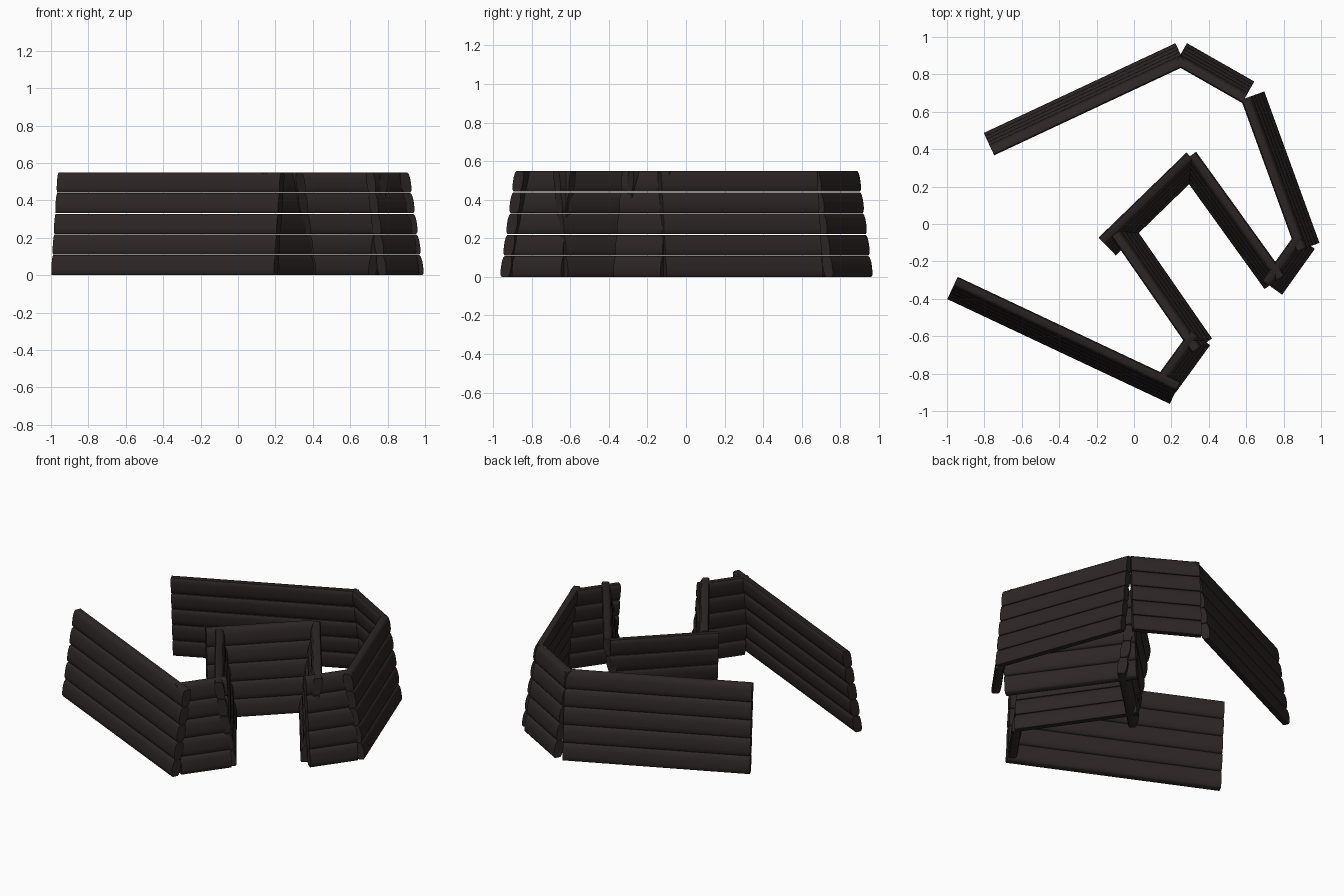
import bpy, bmesh
from mathutils import Vector

if "Cube" in bpy.data.objects:
    bpy.data.objects.remove(bpy.data.objects["Cube"])

wood = bpy.data.materials.new("dark brown wood")
wood.diffuse_color = (0.026, 0.019, 0.019, 1)
wood.use_nodes = True
wood.node_tree.nodes["Principled BSDF"].inputs["Base Color"].default_value = wood.diffuse_color

LOGS, STEP, LOG_H, LEAN = 5, 0.1105, 0.107, 0.155
# log side bulge: (height fraction, half thickness)
BULGE = [(0, 0.017), (0.08, 0.024), (0.28, 0.028), (0.5, 0.029),
         (0.72, 0.028), (0.92, 0.024), (1, 0.017)]

# outer foot line of each wall, counterclockwise, leaning to its left
WALLS = {
    "front_left_wall": ((-1.0, -0.405), (0.19, -0.965)),
    "left_notch_end": ((0.225, -0.905), (0.41, -0.65)),
    "left_notch_side": ((0.42, -0.61), (-0.01, 0.01)),
    "notch_back": ((-0.095, -0.17), (0.375, 0.285)),
    "right_notch_side": ((0.222, 0.307), (0.695, -0.35)),
    "right_notch_end": ((0.795, -0.38), (0.97, -0.135)),
    "right_wall": ((0.995, -0.10), (0.70, 0.71)),
    "back_corner_wall": ((0.645, 0.765), (0.285, 0.97)),
    "back_wall": ((0.22, 0.97), (-0.805, 0.49)),
}


def build_wall(name, a, b):
    a, b = Vector((*a, 0)), Vector((*b, 0))
    d = (b - a).normalized()
    inward = Vector((-d.y, d.x, 0))
    bm = bmesh.new()
    for i in range(LOGS):
        # leaning log cross-section, outer side up then inner side down
        prof = []
        for side, pts in ((-1, BULGE), (1, BULGE[::-1])):
            for f, half in pts:
                z = i * STEP + f * LOG_H
                prof.append((0.027 + LEAN * z + side * half, z))
        ends = [[bm.verts.new(p + inward * u + Vector((0, 0, z))) for u, z in prof]
                for p in (a, b)]
        n = len(prof)
        for k in range(n):
            m = (k + 1) % n
            bm.faces.new((ends[0][k], ends[0][m], ends[1][m], ends[1][k]))
        bm.faces.new(ends[0])
        bm.faces.new(ends[1][::-1])
    bmesh.ops.recalc_face_normals(bm, faces=bm.faces)
    me = bpy.data.meshes.new(name)
    bm.to_mesh(me)
    bm.free()
    me.materials.append(wood)
    ob = bpy.data.objects.new(name, me)
    bpy.context.collection.objects.link(ob)
    bpy.ops.object.select_all(action='DESELECT')
    ob.select_set(True)
    bpy.context.view_layer.objects.active = ob
    bpy.ops.object.shade_smooth_by_angle(angle=0.9)


for wall_name, (start, end) in WALLS.items():
    build_wall(wall_name, start, end)
